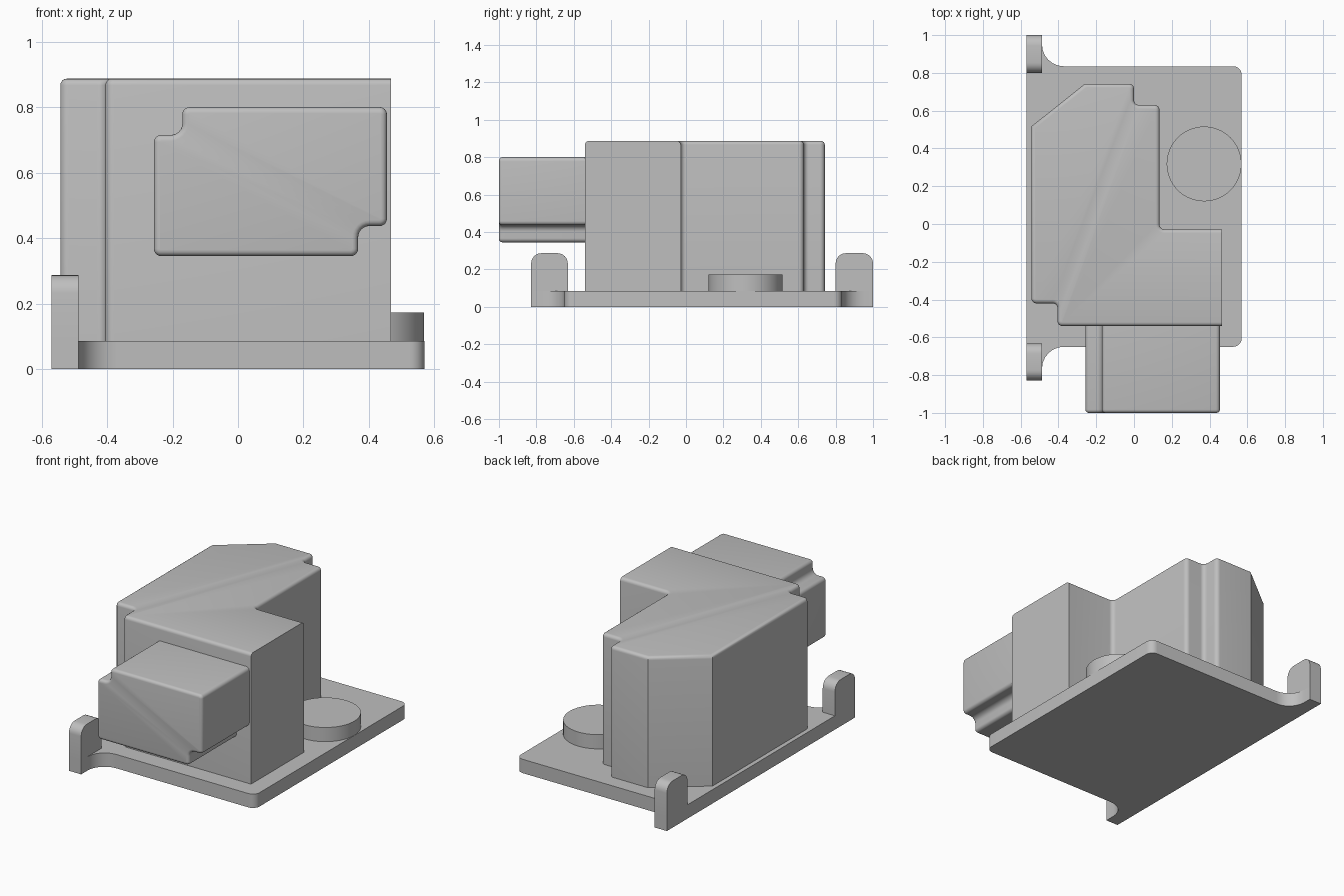
import bpy, bmesh, math
from mathutils import Vector, Matrix

cube = bpy.data.objects.get("Cube")
if cube:
    bpy.data.objects.remove(cube, do_unlink=True)

GREY = (0.52, 0.52, 0.52, 1.0)
mat = bpy.data.materials.new("plain grey")
mat.use_nodes = True
mat.diffuse_color = GREY
mat.node_tree.nodes["Principled BSDF"].inputs["Base Color"].default_value = GREY

# Axis frames: profile plane and extrusion direction
UP = Matrix.Identity(3)
FORWARD = Matrix(((1, 0, 0), (0, 0, -1), (0, 1, 0)))   # (x, z) extruded to -y
SIDE = Matrix(((0, 0, 1), (1, 0, 0), (0, 1, 0)))       # (y, z) extruded to +x


def rounded(corners, steps=6):
    """Outline from (u, v, radius) corners, with true arcs on rounded ones."""
    out = []
    for i, (u, v, r) in enumerate(corners):
        p = Vector((u, v))
        if r == 0:
            out.append(p)
            continue
        a = (Vector(corners[i - 1][:2]) - p).normalized()
        b = (Vector(corners[(i + 1) % len(corners)][:2]) - p).normalized()
        half = a.angle(b) / 2
        centre = p + (a + b).normalized() * r / math.sin(half)
        start = p + a * r / math.tan(half) - centre
        end = p + b * r / math.tan(half) - centre
        turn = math.atan2(start.x * end.y - start.y * end.x, start.dot(end))
        for k in range(steps + 1):
            out.append(centre + Matrix.Rotation(turn * k / steps, 2) @ start)
    return out


def prism(name, corners, low, high, frame=UP, soften=0, keep=None):
    """Extrude an outline; soften the far rim except edges that keep() picks."""
    bm = bmesh.new()
    pts = rounded(corners)
    face = bm.faces.new([bm.verts.new((p.x, p.y, low)) for p in pts])
    ext = bmesh.ops.extrude_face_region(bm, geom=[face], use_keep_orig=True)
    rim = [v for v in ext["geom"] if isinstance(v, bmesh.types.BMVert)]
    for v in rim:
        v.co.z = high
    if soften:
        top = set(rim)
        edges = [e for e in bm.edges if all(v in top for v in e.verts)
                 and not (keep and all(keep(v.co) for v in e.verts))]
        bmesh.ops.bevel(bm, geom=edges, offset=soften, segments=4,
                        profile=0.5, affect='EDGES', clamp_overlap=False)
    bmesh.ops.transform(bm, matrix=frame.to_4x4(), verts=bm.verts)
    bmesh.ops.recalc_face_normals(bm, faces=bm.faces)
    mesh = bpy.data.meshes.new(name)
    bm.to_mesh(mesh)
    bm.free()
    obj = bpy.data.objects.new(name, mesh)
    bpy.context.collection.objects.link(obj)
    return finish(obj)


def finish(obj):
    obj.data.materials.append(mat)
    bpy.ops.object.select_all(action='DESELECT')
    obj.select_set(True)
    bpy.context.view_layer.objects.active = obj
    bpy.ops.object.shade_smooth_by_angle(angle=math.radians(30))
    return obj


LEFT, TAB, RIGHT = -0.57, -0.487, 0.57
FRONT, BACK, DECK = -0.65, 0.835, 0.085

# Base plate with filleted ears running out to the tabs
prism("base_plate", [
    (LEFT, -0.828, 0), (TAB, -0.828, 0), (TAB, FRONT, 0.115),
    (RIGHT, FRONT, 0.045), (RIGHT, BACK, 0.045),
    (TAB, BACK, 0.115), (TAB, 1.0, 0), (LEFT, 1.0, 0)], 0, DECK)

# Upright tabs with rounded tops
for name, y0, y1 in (("front_tab", -0.828, -0.632), ("back_tab", 0.8, 1.0)):
    prism(name, [(y0, DECK, 0), (y1, DECK, 0),
                 (y1, 0.287, 0.055), (y0, 0.287, 0.055)], LEFT, TAB, SIDE)

# Main housing: stepped outline, soft top rim except on the flat right end
R = 0.026
prism("housing", [
    (-0.543, -0.42, R), (-0.405, -0.42, R), (-0.405, -0.54, R),
    (0.467, -0.54, 0), (0.467, -0.028, 0), (0.135, -0.028, R),
    (0.135, 0.63, R), (0, 0.63, R), (0, 0.742, R),
    (-0.26, 0.742, 0), (-0.543, 0.517, 0)],
    DECK, 0.887, soften=0.02, keep=lambda c: c.x > 0.46)

# Front connector block with two notched corners
prism("connector", [
    (-0.257, 0.345, 0.022), (0.367, 0.345, 0.022), (0.367, 0.437, 0.035),
    (0.455, 0.437, 0.022), (0.455, 0.8, 0.022), (-0.17, 0.8, 0.022),
    (-0.17, 0.715, 0.035), (-0.257, 0.715, 0.022)],
    0.53, 1.0, FORWARD, soften=0.018)

# Round boss on the base
bpy.ops.mesh.primitive_cylinder_add(vertices=64, radius=0.198, depth=0.09,
                                    location=(0.371, 0.318, 0.127))
boss = bpy.context.object
boss.name = "round_boss"
finish(boss)
